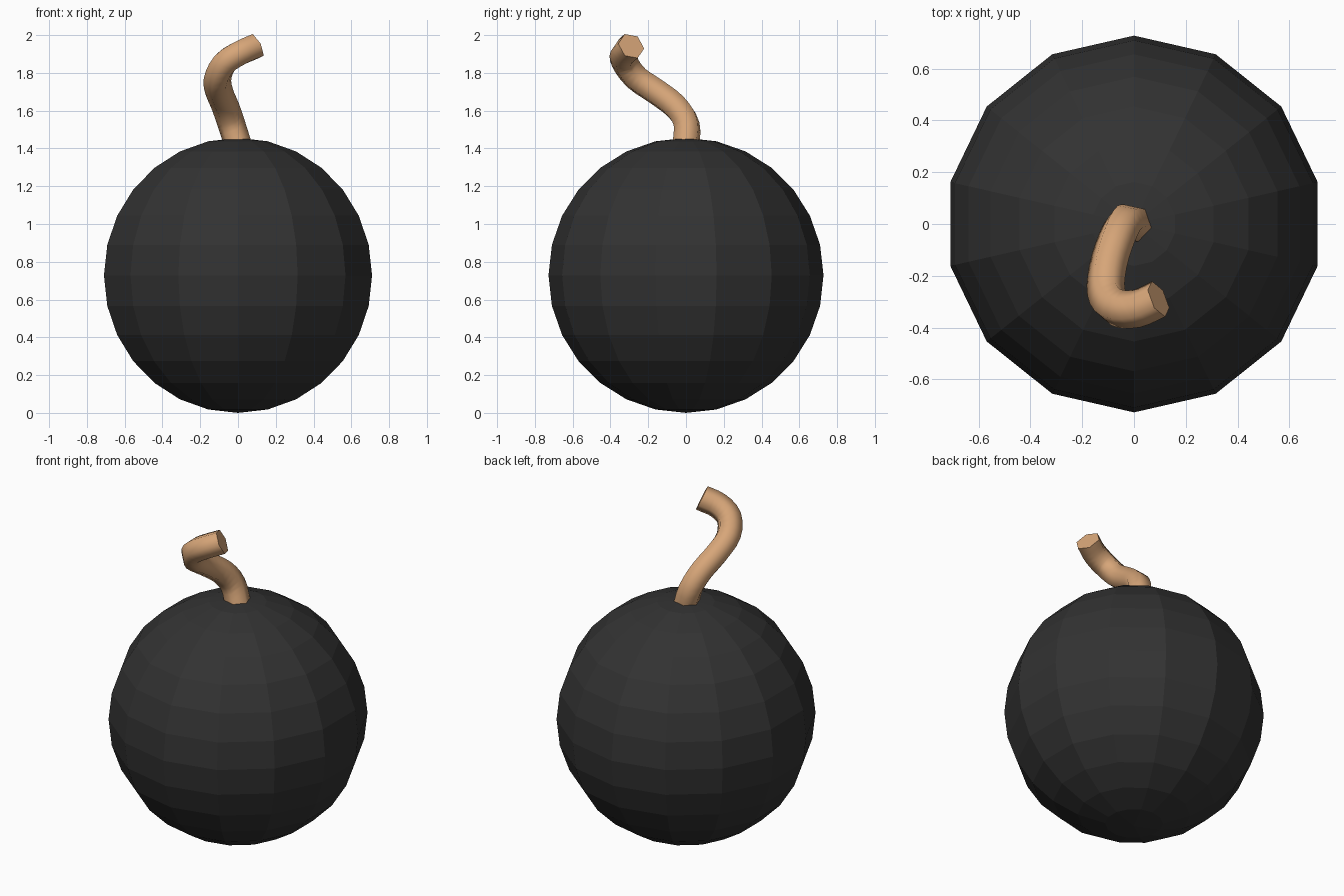
import bpy, bmesh, math
from mathutils import Vector

if "Cube" in bpy.data.objects:
    bpy.data.objects.remove(bpy.data.objects["Cube"])


def material(name, rgb):
    m = bpy.data.materials.new(name)
    m.diffuse_color = (*rgb, 1)
    m.use_nodes = True
    m.node_tree.nodes["Principled BSDF"].inputs["Base Color"].default_value = m.diffuse_color
    return m


def make_object(name, bm, mat):
    bmesh.ops.recalc_face_normals(bm, faces=bm.faces)
    mesh = bpy.data.meshes.new(name)
    bm.to_mesh(mesh)
    bm.free()
    mesh.materials.append(mat)
    ob = bpy.data.objects.new(name, mesh)
    bpy.context.collection.objects.link(ob)
    return ob


def smooth_path(pts, steps):
    """Catmull-Rom curve through the points."""
    p = [2 * pts[0] - pts[1]] + pts + [2 * pts[-1] - pts[-2]]
    out = []
    for i in range(1, len(p) - 2):
        a, b, c, d = p[i - 1:i + 3]
        for s in range(steps):
            t = s / steps
            out.append(0.5 * (2 * b + (c - a) * t + (2 * a - 5 * b + 4 * c - d) * t**2
                              + (3 * b - a - 3 * c + d) * t**3))
    return out + [pts[-1]]


# Round body: faceted sphere, 14 sides by 14 rings
R = 0.728
bm = bmesh.new()
bmesh.ops.create_uvsphere(bm, u_segments=14, v_segments=14, radius=R)
bmesh.ops.translate(bm, verts=bm.verts, vec=(0, 0, R))
make_object("round_body", bm, material("charcoal", (0.032, 0.032, 0.032)))

# Curled fuse: six-sided tube swept from the tip down to the body
points = [Vector(v) for v in (
    (0.095, -0.29, 1.942), (0.01, -0.327, 1.905), (-0.07, -0.322, 1.852),
    (-0.108, -0.262, 1.772), (-0.10, -0.16, 1.702), (-0.067, -0.055, 1.622),
    (-0.035, 0.003, 1.53), (0.0, 0.0, 1.42))]
path = smooth_path(points, 3)
bm = bmesh.new()
rings = []
side = Vector((0, 1, 0))
for i, p in enumerate(path):
    if i == 0:
        tan = Vector((-0.82, -0.38, -0.42)).normalized()
    else:
        tan = (path[min(i + 1, len(path) - 1)] - path[i - 1]).normalized()
    side = (side - tan * side.dot(tan)).normalized()
    up = tan.cross(side)
    rings.append([bm.verts.new(p + 0.074 * (math.cos(k * math.pi / 3) * side
                                            + math.sin(k * math.pi / 3) * up))
                  for k in range(6)])
for a, b in zip(rings, rings[1:]):
    for k in range(6):
        bm.faces.new((a[k], a[(k + 1) % 6], b[(k + 1) % 6], b[k])).smooth = True
caps = [bm.faces.new(rings[0]), bm.faces.new(rings[-1])]
for cap in caps:
    for e in cap.edges:
        e.smooth = False
make_object("fuse", bm, material("tan_rope", (0.68, 0.38, 0.19)))
